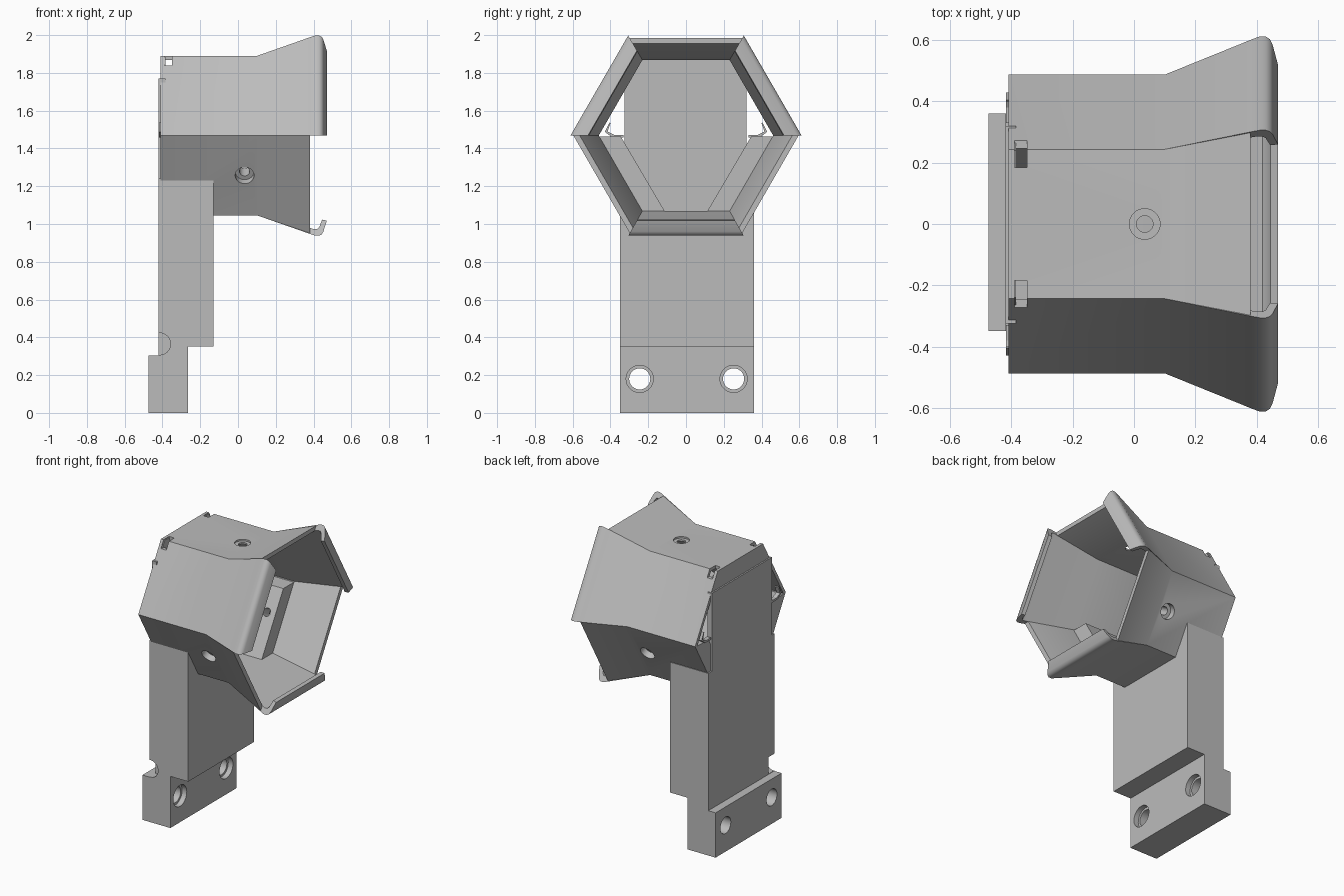
import bpy, bmesh, math
from mathutils import Vector

cube = bpy.data.objects.get("Cube")
if cube:
    bpy.data.objects.remove(cube)

CZ = 1.468                      # height of the hood axis
T30 = math.tan(math.radians(30))

grey = bpy.data.materials.new("plain_grey")
grey.use_nodes = True
grey.diffuse_color = (0.5, 0.5, 0.5, 1)
grey.node_tree.nodes["Principled BSDF"].inputs["Base Color"].default_value = (0.5, 0.5, 0.5, 1)


def loft(name, first, second):
    """Solid between two matching loops of points."""
    bm = bmesh.new()
    a = [bm.verts.new(p) for p in first]
    b = [bm.verts.new(p) for p in second]
    bm.faces.new(a)
    bm.faces.new(b[::-1])
    for i in range(len(a)):
        j = (i + 1) % len(a)
        bm.faces.new((a[i], b[i], b[j], a[j]))
    bmesh.ops.recalc_face_normals(bm, faces=bm.faces)
    mesh = bpy.data.meshes.new(name)
    bm.to_mesh(mesh)
    bm.free()
    mesh.materials.append(grey)
    ob = bpy.data.objects.new(name, mesh)
    bpy.context.collection.objects.link(ob)
    return ob


def prism_x(name, pts, lo, hi):
    return loft(name, [(lo, y, z) for y, z in pts], [(hi, y, z) for y, z in pts])


def prism_y(name, pts, lo, hi):
    return loft(name, [(x, lo, z) for x, z in pts], [(x, hi, z) for x, z in pts])


def box(name, x0, x1, y0, y1, z0, z1):
    return prism_x(name, [(y0, z0), (y1, z0), (y1, z1), (y0, z1)], x0, x1)


def rod(start, end, radius):
    start, end = Vector(start), Vector(end)
    d = (end - start).normalized()
    u = d.orthogonal().normalized()
    v = d.cross(u)
    ring = [radius * (math.cos(t) * u + math.sin(t) * v)
            for t in (i * math.tau / 32 for i in range(32))]
    return loft("cutter", [start + r for r in ring], [end + r for r in ring])


def cut(ob, cutters):
    for c in cutters:
        c.hide_render = True
        m = ob.modifiers.new("cut", "BOOLEAN")
        m.operation = "DIFFERENCE"
        m.solver = "EXACT"
        m.object = c
        bpy.context.view_layer.objects.active = ob
        bpy.ops.object.modifier_apply(modifier=m.name)
        bpy.data.objects.remove(c)


def smooth(ob):
    bpy.ops.object.select_all(action="DESELECT")
    ob.select_set(True)
    bpy.context.view_layer.objects.active = ob
    bpy.ops.object.shade_smooth_by_angle(angle=math.radians(32))


def radial(x, a, t, deg):
    """Point at distance a from the hood axis and t along the panel."""
    c, s = math.cos(math.radians(deg)), math.sin(math.radians(deg))
    return (x, a * c - t * s, CZ + a * s + t * c)


def screw_hole(deg, seat):
    p = lambda a: radial(0.035, a, 0, deg)
    return [rod(p(0.5), p(seat), 0.05), rod(p(0.5), p(0.2), 0.027)]


def corner_slots():
    return [box("cutter", -0.39, -0.35, s * 0.23 - 0.045, s * 0.23 + 0.045, 1.84, 1.95)
            for s in (-1, 1)]


# Hood panels: distance from the axis along x, mitred at the six corners
short = [(-0.41, 0.422), (0.10, 0.422), (0.38, 0.516),
         (0.38, 0.487), (0.10, 0.40), (-0.41, 0.40)]
lip = [(-0.41, 0.422), (0.10, 0.422), (0.385, 0.522), (0.41, 0.53), (0.43, 0.53),
       (0.444, 0.522), (0.452, 0.508), (0.47, 0.45), (0.445, 0.445),
       (0.43, 0.485), (0.42, 0.495), (0.40, 0.495), (0.10, 0.40), (-0.41, 0.40)]
panels = [("top_panel", 90, short), ("upper_left_panel", 30, lip),
          ("lower_left_panel", -30, short), ("bottom_panel", -90, lip),
          ("lower_right_panel", -150, short), ("upper_right_panel", 150, lip)]
for name, deg, profile in panels:
    ob = loft(name, [radial(x, a, -a * T30, deg) for x, a in profile],
              [radial(x, a, a * T30, deg) for x, a in profile])
    if deg == 90:
        cut(ob, screw_hole(deg, 0.411))
    if deg in (-30, -150):
        cut(ob, screw_hole(deg, 0.38))
    if deg in (30, 90, 150):
        cut(ob, corner_slots())
    smooth(ob)

# Thick inner rails and small clips on each side of the hood
for s, side, deg in ((1, "left", -30), (-1, "right", -150)):
    rail = prism_x(side + "_inner_rail",
                   [(s * y, CZ + z) for y, z in
                    ((0.465, -0.005), (0.345, -0.005), (0.11, -0.405), (0.235, -0.405))],
                   -0.41, 0.10)
    cut(rail, screw_hole(deg, 0.38))
    smooth(rail)
    prism_x(side + "_clip",
            [(s * y, CZ + z) for y, z in
             ((0.33, -0.01), (0.39, -0.01), (0.43, 0.02), (0.405, 0.07),
              (0.40, 0.065), (0.415, 0.022), (0.38, 0.004), (0.33, 0.004))],
            -0.418, -0.39)

# Back plate closing the hood
box("back_plate", -0.42, -0.385, -0.325, 0.32, 1.2, 1.77)
prism_x("back_plate_top", [(-0.305, 1.765), (0.305, 1.765), (0.24, 1.885), (-0.24, 1.885)],
        -0.41, -0.385)

# Bracket column with stepped foot
bracket = prism_y("bracket", [(-0.475, 0), (-0.265, 0), (-0.265, 0.352), (-0.13, 0.352),
                              (-0.13, 1.24), (-0.42, 1.24), (-0.42, 0.305), (-0.475, 0.305)],
                  -0.35, 0.36)
hollow = [radial(0, 0.405 / math.cos(math.radians(30)), 0, k * 60)[1:] for k in range(6)]
cutters = [prism_x("cutter", hollow, -0.385, 0.2),
           rod((-0.415, -0.5, 0.365), (-0.415, -0.29, 0.365), 0.058)]
for y in (-0.245, 0.252):
    cutters += [rod((-0.6, y, 0.18), (0, y, 0.18), 0.056),
                rod((-0.30, y, 0.18), (0, y, 0.18), 0.072)]
cut(bracket, cutters)
smooth(bracket)
